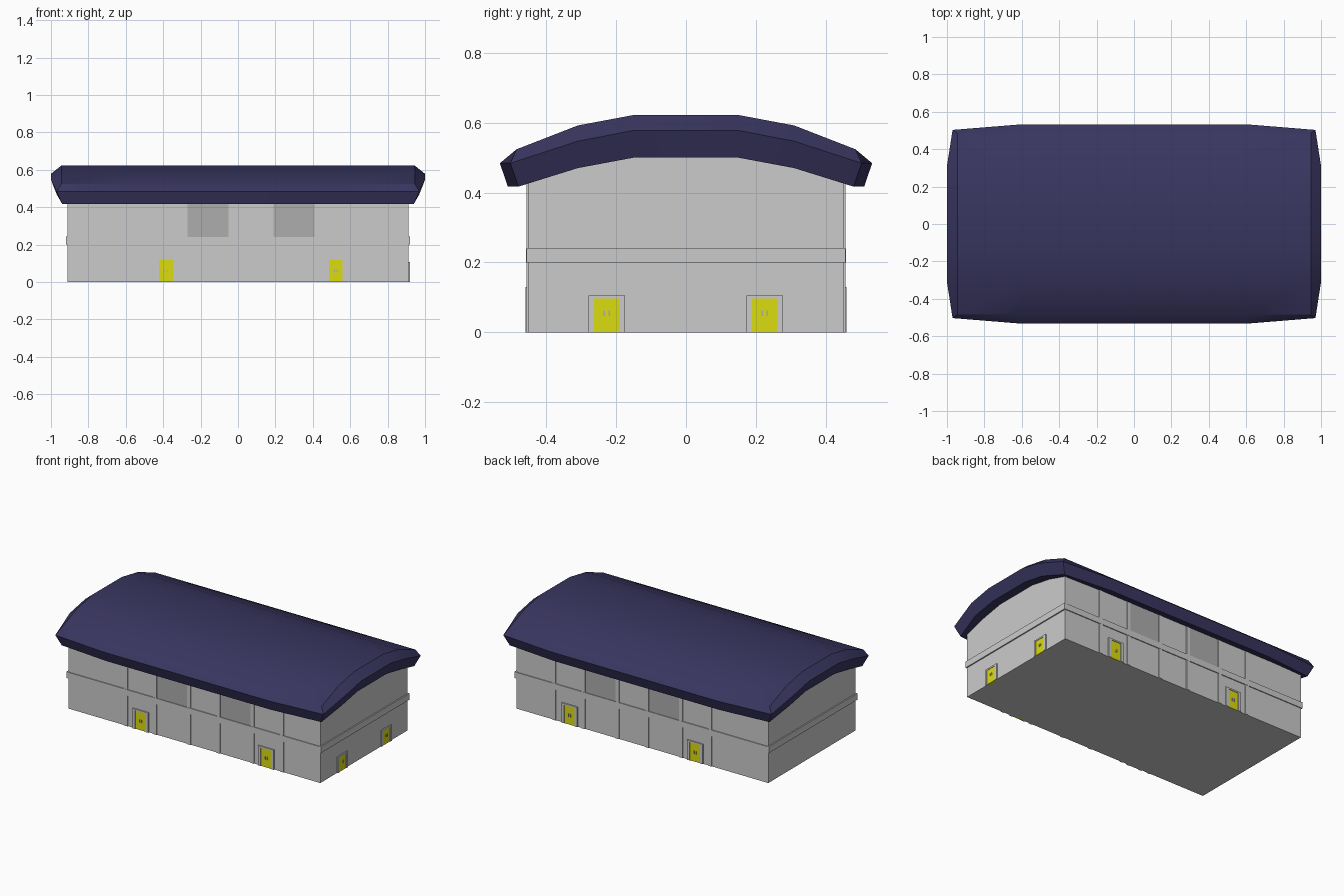
import bpy, bmesh, math

if "Cube" in bpy.data.objects:
    bpy.data.objects.remove(bpy.data.objects["Cube"])


def material(name, rgb):
    m = bpy.data.materials.new(name)
    m.diffuse_color = (*rgb, 1)
    m.use_nodes = True
    m.node_tree.nodes["Principled BSDF"].inputs["Base Color"].default_value = m.diffuse_color
    return m


WALL = material("wall_grey", (0.72, 0.71, 0.70))
GLASS = material("window_grey", (0.42, 0.42, 0.42))
YELLOW = material("door_yellow", (0.72, 0.72, 0.005))
NAVY = material("roof_navy", (0.04, 0.036, 0.115))


def finish(name, bm, mat):
    bmesh.ops.recalc_face_normals(bm, faces=bm.faces)
    me = bpy.data.meshes.new(name)
    bm.to_mesh(me)
    bm.free()
    me.materials.append(mat)
    ob = bpy.data.objects.new(name, me)
    bpy.context.collection.objects.link(ob)
    return ob


def boxes(name, ranges, mat):
    """One object made of boxes given as (x0, x1, y0, y1, z0, z1)."""
    bm = bmesh.new()
    for x0, x1, y0, y1, z0, z1 in ranges:
        vs = bmesh.ops.create_cube(bm, size=1)["verts"]
        for v in vs:
            v.co = (x1 if v.co.x > 0 else x0, y1 if v.co.y > 0 else y0,
                    z1 if v.co.z > 0 else z0)
    return finish(name, bm, mat)


# Hall body: gable profile extruded along x
WX, WY = 0.912, 0.452
bm = bmesh.new()
half = [(WY, 0), (WY, 0.44), (0.30, 0.49), (0.15, 0.52)]
profile = half + [(-y, z) for y, z in reversed(half)]
face = bm.faces.new([bm.verts.new((-WX, y, z)) for y, z in profile])
ext = bmesh.ops.extrude_face_region(bm, geom=[face], use_keep_orig=True)
for v in ext["geom"]:
    if isinstance(v, bmesh.types.BMVert):
        v.co.x = WX
finish("hall_walls", bm, WALL)

# Roof: three levels (bottom lip, widest rim, top), each a 4 x 6 grid outline
LEVELS = [  # x reach, y reach, corner pull-in, z at eave / shoulder / crown
    (0.97, 0.51, 0.03, (0.417, 0.470, 0.500)),
    (1.00, 0.533, 0.03, (0.484, 0.547, 0.578)),
    (0.945, 0.485, 0.0, (0.524, 0.592, 0.622)),
]
bm = bmesh.new()
grids = []
for X, Y, pull, zs in LEVELS:
    g = {}
    for i, sx in enumerate((-1, -0.6, 0.6, 1)):
        for j in range(6):
            k = min(j, 5 - j)
            end, eave = i in (0, 3), k == 0
            if not (end or eave) and X == 1.0:
                continue
            x = sx if not end else sx * (X - (pull if eave else 0))
            y = (Y - (pull if end else 0), 0.31, 0.15)[k]
            g[i, j] = bm.verts.new((x, -y if j < 3 else y, zs[k]))
    grids.append(g)
for g in (grids[0], grids[2]):
    for i in range(3):
        for j in range(5):
            bm.faces.new([g[i, j], g[i + 1, j], g[i + 1, j + 1], g[i, j + 1]])
loop = ([(i, 0) for i in range(4)] + [(3, j) for j in range(1, 6)]
        + [(i, 5) for i in (2, 1, 0)] + [(0, j) for j in (4, 3, 2, 1)])
for lo, hi in zip(grids, grids[1:]):
    for a, b in zip(loop, loop[1:] + loop[:1]):
        bm.faces.new([lo[a], lo[b], hi[b], hi[a]])
roof = finish("curved_roof", bm, NAVY)
bpy.context.view_layer.objects.active = roof
roof.select_set(True)
bpy.ops.object.shade_smooth_by_angle(angle=math.radians(25))

# End wall bands
for name, s in (("left", -1), ("right", 1)):
    boxes(name + "_band", [(*sorted((s * 0.90, s * 0.92)), -0.457, 0.457, 0.2, 0.242)], WALL)

# Long walls: posts, band, windows, doors with frames and handles
POSTS = (-0.4925, -0.2825, -0.0375, 0.1775, 0.4225, 0.6375)
for name, s in (("front", -1), ("back", 1)):
    def y(out, inside=0.44):
        return sorted((s * inside, s * (WY + out)))
    boxes(name + "_posts", [(p - 0.0125, p + 0.0125, *y(0.005), 0, 0.43) for p in POSTS], WALL)
    boxes(name + "_band", [(-0.915, 0.915, *y(0.006), 0.2, 0.24)], WALL)
    boxes(name + "_windows", [(x, x + 0.22, *y(0.002), 0.24, 0.43) for x in (-0.27, 0.19)], GLASS)
    frames, doors, handles = [], [], []
    for c in (-0.385, 0.5225):
        doors.append((c - 0.037, c + 0.037, *y(0.004), 0, 0.12))
        frames += [(c - 0.057, c - 0.037, *y(0.008), 0, 0.13),
                   (c + 0.037, c + 0.057, *y(0.008), 0, 0.13),
                   (c - 0.037, c + 0.037, *y(0.008), 0.12, 0.13)]
        handles += [(c + d - 0.002, c + d + 0.002, *y(0.008), 0.05, 0.07) for d in (-0.007, 0.007)]
    boxes(name + "_doors", doors, YELLOW)
    boxes(name + "_door_frames", frames, WALL)
    boxes(name + "_door_handles", handles, GLASS)

# Right end wall doors
frames, doors, handles = [], [], []
for c in (-0.2265, 0.2255):
    doors.append((0.90, WX + 0.004, c - 0.037, c + 0.037, 0, 0.096))
    frames += [(0.90, WX + 0.007, c - 0.052, c - 0.037, 0, 0.106),
               (0.90, WX + 0.007, c + 0.037, c + 0.052, 0, 0.106),
               (0.90, WX + 0.007, c - 0.037, c + 0.037, 0.096, 0.106)]
    handles += [(0.90, WX + 0.007, c + d - 0.002, c + d + 0.002, 0.046, 0.062) for d in (-0.007, 0.007)]
boxes("right_doors", doors, YELLOW)
boxes("right_door_frames", frames, WALL)
boxes("right_door_handles", handles, GLASS)
